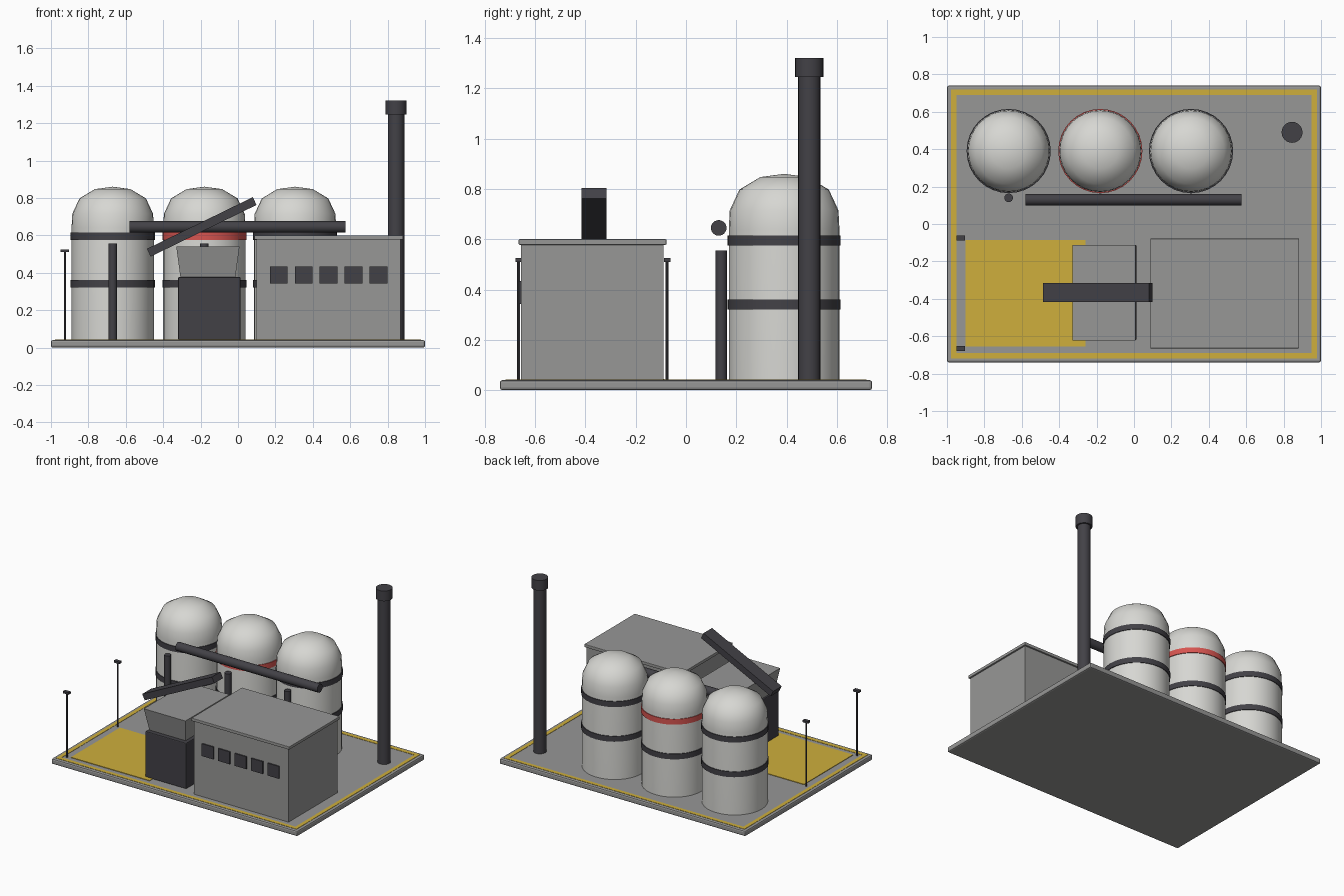
import bpy, bmesh, math

if "Cube" in bpy.data.objects:
    bpy.data.objects.remove(bpy.data.objects["Cube"])


def mat(name, r, g, b):
    m = bpy.data.materials.new(name)
    m.diffuse_color = (r, g, b, 1)
    m.use_nodes = True
    m.node_tree.nodes["Principled BSDF"].inputs["Base Color"].default_value = m.diffuse_color
    return m


GREY = mat("concrete_grey", 0.31, 0.31, 0.305)
DARK = mat("dark_steel", 0.055, 0.053, 0.062)
WHITE = mat("tank_white", 0.68, 0.68, 0.65)
YELLOW = mat("marking_yellow", 0.62, 0.43, 0.045)
RED = mat("band_red", 0.68, 0.09, 0.08)


def finish(bm, name, material, smooth=False):
    bmesh.ops.recalc_face_normals(bm, faces=bm.faces)
    me = bpy.data.meshes.new(name)
    bm.to_mesh(me)
    bm.free()
    ob = bpy.data.objects.new(name, me)
    bpy.context.collection.objects.link(ob)
    me.materials.append(material)
    if smooth:
        bpy.ops.object.select_all(action='DESELECT')
        bpy.context.view_layer.objects.active = ob
        ob.select_set(True)
        bpy.ops.object.shade_smooth_by_angle(angle=math.radians(40))
    return ob


def box(name, x, y, z, material, bevel=0.0, taper=1.0):
    """Box from (min, max) ranges; taper scales the bottom face."""
    bm = bmesh.new()
    bmesh.ops.create_cube(bm, size=1)
    for v in bm.verts:
        s = taper if v.co.z < 0 else 1
        v.co.x = sum(x) / 2 + v.co.x * s * (x[1] - x[0])
        v.co.y = sum(y) / 2 + v.co.y * s * (y[1] - y[0])
        v.co.z = sum(z) / 2 + v.co.z * (z[1] - z[0])
    if bevel:
        bmesh.ops.bevel(bm, geom=bm.edges[:], offset=bevel, segments=2,
                        profile=0.5, affect='EDGES')
    return finish(bm, name, material)


def lathe(name, x, y, profile, material, sides=32):
    """Revolve a (radius, z) profile about a vertical axis."""
    bm = bmesh.new()
    vs = [bm.verts.new((r, 0, z)) for r, z in profile]
    es = [bm.edges.new(p) for p in zip(vs, vs[1:])]
    bmesh.ops.spin(bm, geom=vs + es, cent=(0, 0, 0), axis=(0, 0, 1),
                   angle=2 * math.pi, steps=sides, use_duplicate=False)
    bmesh.ops.remove_doubles(bm, verts=bm.verts, dist=1e-5)
    ob = finish(bm, name, material, True)
    ob.location = (x, y, 0)
    return ob


def rod(name, x, y, r, z0, z1, material, sides=24):
    return lathe(name, x, y, [(0, z0), (r, z0), (r, z1), (0, z1)], material, sides)


# base slab with yellow edge line and loading pad
box("base_slab", (-1, 1), (-0.74, 0.74), (0, 0.04), GREY, 0.01)
for s, side in ((-1, "a"), (1, "b")):
    box("edge_line_long_" + side, (-0.978, 0.978),
        sorted((s * 0.69, s * 0.718)), (0.038, 0.042), YELLOW)
    box("edge_line_short_" + side, sorted((s * 0.95, s * 0.978)),
        (-0.69, 0.69), (0.038, 0.042), YELLOW)
box("loading_pad", (-0.90, -0.26), (-0.655, -0.085), (0.038, 0.044), YELLOW)

# storage tanks with bands and feed pipes
for i, x in enumerate((-0.67, -0.18, 0.305)):
    n = str(i + 1)
    lathe("tank_" + n, x, 0.39,
          [(0, 0.04), (0.22, 0.04), (0.22, 0.64), (0.216, 0.715),
           (0.178, 0.797), (0.095, 0.847), (0, 0.86)], WHITE)
    for z, level in ((0.34, "lower"), (0.595, "upper")):
        rod(f"tank_band_{level}_{n}", x, 0.39, 0.225, z - 0.02, z + 0.02,
            RED if i == 1 and level == "upper" else DARK, 32)
    rod("feed_pipe_" + n, x, 0.14, 0.023, 0.04, 0.555, DARK, 16)

# overhead pipe
pipe = rod("overhead_pipe", 0, 0.13, 0.031, -0.577, 0.577, DARK)
pipe.rotation_euler = (0, math.pi / 2, 0)
pipe.location = (-0.002, 0.13, 0.645)

# chimney
rod("chimney", 0.845, 0.49, 0.044, 0.04, 1.25, DARK)
rod("chimney_cap", 0.845, 0.49, 0.056, 1.245, 1.32, DARK)

# plant hall with roof and windows
box("hall_walls", (0.10, 0.87), (-0.655, -0.09), (0.04, 0.58), GREY)
box("hall_roof", (0.087, 0.882), (-0.665, -0.078), (0.578, 0.60), GREY, 0.003)
for i in range(5):
    x = 0.217 + i * 0.1335
    box(f"window_{i + 1}", (x - 0.047, x + 0.047), (-0.664, -0.655),
        (0.342, 0.433), DARK)

# loading hopper
box("hopper_base", (-0.32, 0.013), (-0.62, -0.112), (0.04, 0.377), DARK, 0.006)
box("hopper_funnel", (-0.33, 0.008), (-0.622, -0.112), (0.377, 0.54), GREY, taper=0.87)

# inclined conveyor
belt = box("conveyor", (-0.315, 0.315), (-0.05, 0.05), (-0.023, 0.023), DARK)
belt.rotation_euler = (0, -math.radians(26), 0)
belt.location = (-0.194, -0.366, 0.645)

# lamp posts
for i, y in enumerate((-0.665, -0.075)):
    rod(f"lamp_post_{i + 1}", -0.925, y, 0.006, 0.04, 0.515, DARK, 8)
    box(f"lamp_head_{i + 1}", (-0.948, -0.903), (y - 0.013, y + 0.013),
        (0.51, 0.525), DARK)
